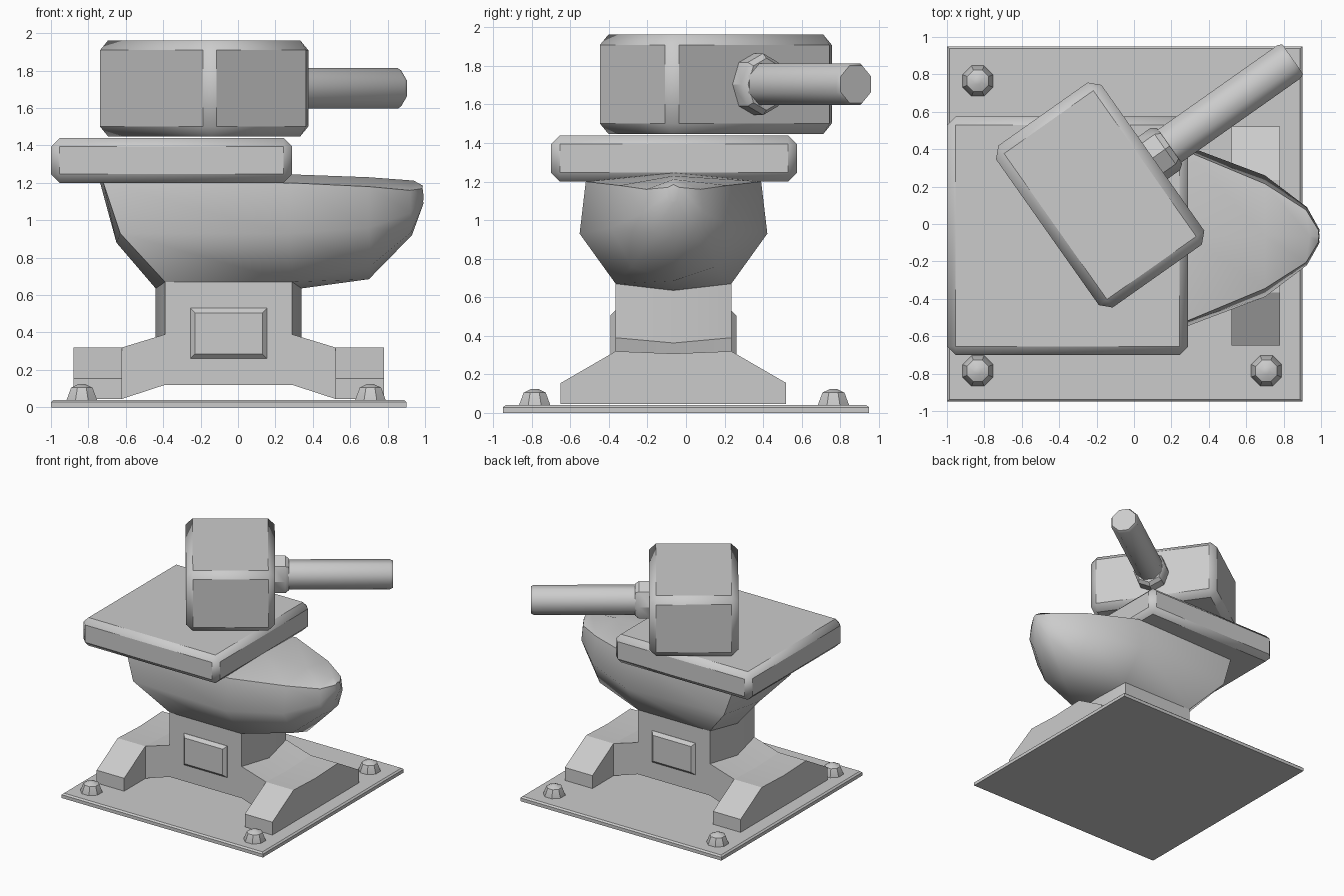
import bpy, bmesh
from math import radians, cos, sin, pi
from mathutils import Matrix

if "Cube" in bpy.data.objects:
    bpy.data.objects.remove(bpy.data.objects["Cube"])

CX, CY = -0.05, -0.065      # centre of the anvil body


def make(name, verts, faces, smooth=None, bevel=0):
    me = bpy.data.meshes.new(name)
    me.from_pydata(verts, [], faces)
    bm = bmesh.new()
    bm.from_mesh(me)
    bmesh.ops.recalc_face_normals(bm, faces=bm.faces)
    if bevel:
        bmesh.ops.bevel(bm, geom=bm.edges[:], offset=bevel, segments=1, affect='EDGES', profile=.5)
    bm.to_mesh(me)
    bm.free()
    ob = bpy.data.objects.new(name, me)
    bpy.context.collection.objects.link(ob)
    if smooth:
        bpy.ops.object.select_all(action='DESELECT')
        ob.select_set(True)
        bpy.context.view_layer.objects.active = ob
        bpy.ops.object.shade_smooth_by_angle(angle=radians(smooth))
    return ob


def loft(name, rings, start_tip=None, smooth=None, bevel=0):
    """Skin equal-length rings; cap the ends (start may be a point fan)."""
    n = len(rings[0])
    verts = [p for r in rings for p in r]
    faces = [(k * n + i, k * n + (i + 1) % n, (k + 1) * n + (i + 1) % n, (k + 1) * n + i)
             for k in range(len(rings) - 1) for i in range(n)]
    last = (len(rings) - 1) * n
    faces.append(tuple(range(last, last + n)))
    if start_tip:
        verts.append(start_tip)
        faces += [(i, (i + 1) % n, len(verts) - 1) for i in range(n)]
    else:
        faces.append(tuple(range(n)))
    return make(name, verts, faces, smooth, bevel)


def box(name, lo, hi, bevel):
    """Chamfered box."""
    x, y, z = zip(lo, hi)
    rings = [[(x[0], y[0], c), (x[1], y[0], c), (x[1], y[1], c), (x[0], y[1], c)] for c in z]
    return loft(name, rings, smooth=40, bevel=bevel)


def turned(name, sides, stations, ry=1.0, rz=1.0, phase=0.0, smooth=35):
    """Polygonal bar along local x; stations are (x, radius)."""
    return loft(name, [[(x, r * ry * cos(phase + 2 * pi * i / sides),
                         r * rz * sin(phase + 2 * pi * i / sides)) for i in range(sides)]
                       for x, r in stations], smooth=smooth)


# Base plate with a thin chamfered rim
loft("base_plate", [[(sx, sy, z) for sx, sy in
                     ((-1 + d, -.95 + d), (.9 - d, -.95 + d), (.9 - d, .95 - d), (-1 + d, .95 - d))]
                    for z, d in ((0, 0), (.028, 0), (.04, .013))])

# Corner bolts with low domed heads
for i, (x, y) in enumerate(((-.835, .765), (-.835, -.785), (.708, -.785), (.708, .765))):
    b = turned("bolt_%d" % i, 8, ((0, .088), (.04, .088), (.105, .062), (.124, .02)), phase=pi / 8)
    b.matrix_world = Matrix.Translation((x, y, 0)) @ Matrix.Rotation(-pi / 2, 4, 'Y')

# Foot bars at both ends
bar = [(-.585, .045), (.585, .045), (.585, .155), (.3, .32), (0, .308), (-.3, .32), (-.585, .155)]
for name, s in (("left_foot", -1), ("right_foot", 1)):
    loft(name, [[(CX + s * x, CY + y, z) for y, z in bar] for x in (.57, .83)], smooth=25)

# Arched web between the feet, slightly dipped along the middle
arch = [(-.57, .32), (-.34, .39), (.34, .39), (.57, .32)]
under = [(.57, .045), (.34, .12), (-.34, .12), (-.57, .045)]
loft("arch", [[(CX + x, CY + y, z - dip) for x, z in arch] + [(CX + x, CY + y, z) for x, z in under]
              for y, dip in ((-.3, 0), (0, .012), (.3, 0))], smooth=15)

# Waist, hexagonal with shallow pointed ends
hexa = [(-.34, -.3, 0), (.34, -.3, 0), (.39, 0, 1), (.34, .3, 0), (-.34, .3, 0), (-.39, 0, 1)]
loft("waist", [[(CX + x, CY + y, z - d * e) for x, y, e in hexa]
               for z, d in ((.37, .012), (.67, .035))], smooth=30)

# Side plaques, front and back
for name, s in (("front_plaque", -1), ("back_plaque", 1)):
    loft(name, [[(CX + sx * (.205 - d), CY + s * y, .395 + sz * (.135 - d))
                 for sx, sz in ((-1, -1), (1, -1), (1, 1), (-1, 1))]
                for y, d in ((.29, 0), (.302, 0), (.327, .025))])


# Upper body and horn: half sections bottom -> top, mirrored across the centre line
def section(half):
    pts = half + [(x, -y, z) for x, y, z in reversed(half[1:-1])]
    return [(x, CY + y, z) for x, y, z in pts]


sections = [
    [(-.44, 0, .635), (-.39, .3, .67), (-.63, .45, .93), (-.72, .43, 1.2), (-.74, 0, 1.21)],
    [(.335, 0, .635), (.29, .3, .67), (.27, .487, .93), (.28, .455, 1.2), (.29, 0, 1.245)],
    [(.70, 0, .685), (.71, .215, .757), (.70, .325, .96), (.70, .28, 1.18), (.70, 0, 1.23)],
    [(.93, 0, .92), (.925, .10, .935), (.925, .155, 1.04), (.92, .14, 1.16), (.94, 0, 1.212)],
    [(.992, 0, 1.09), (.99, .02, 1.10), (.992, .035, 1.13), (.987, .03, 1.17), (.988, 0, 1.185)],
]
loft("body_and_horn", [section(h) for h in sections], start_tip=(-.65, CY, .88), smooth=45)

# Anvil face plate
box("face_plate", (-1, -.70, 1.2), (.29, .575, 1.44), .046)

# Hammer lying on the face, turned about z
place = Matrix.Translation((-.181, .155, 1.705)) @ Matrix.Rotation(radians(35.2), 4, 'Z')
head = box("hammer_head", (-.345, -.53, -.257), (.345, .53, .257), .053)
collar = turned("hammer_collar", 8, ((.33, .16), (.425, .16), (.455, .135)), ry=.86)
handle = turned("hammer_handle", 8, ((.40, .117), (1.235, .117), (1.26, .105)), phase=pi / 8, smooth=50)
for ob in (head, collar, handle):
    ob.matrix_world = place
